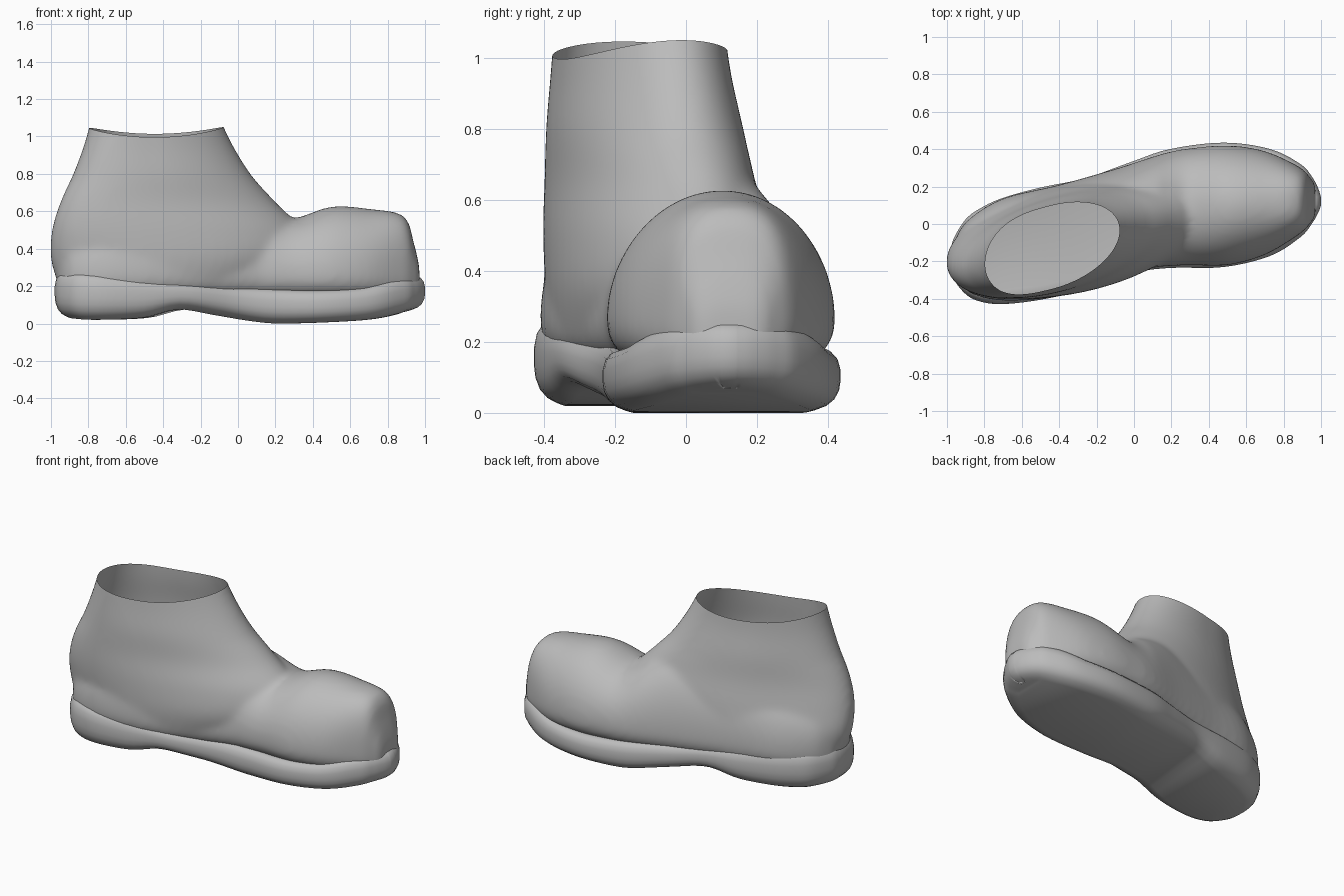
import bpy, bmesh
from math import sin, cos, pi
from mathutils import Vector

if "Cube" in bpy.data.objects:
    bpy.data.objects.remove(bpy.data.objects["Cube"])

grey = bpy.data.materials.new("plain grey")
grey.use_nodes = True
grey.diffuse_color = (0.5, 0.5, 0.5, 1)
grey.node_tree.nodes["Principled BSDF"].inputs["Base Color"].default_value = (0.5, 0.5, 0.5, 1)


def spline(rows, steps):
    """Catmull-Rom through rows of numbers."""
    out = []
    pick = lambda i: Vector(rows[min(max(i, 0), len(rows) - 1)])
    for i in range(len(rows) - 1):
        a, b, c, d = (pick(i + k) for k in (-1, 0, 1, 2))
        for s in range(steps):
            t = s / steps
            out.append(b + (c - a) * t / 2 + (a - b * 2.5 + c * 2 - d / 2) * t ** 2
                       + (b * 1.5 - a / 2 - c * 1.5 + d / 2) * t ** 3)
    return out + [pick(len(rows) - 1)]


def height(line, x):
    """Height of a sampled line at x."""
    for a, b in zip(line, line[1:]):
        if x <= b.x:
            return a.y + (b.y - a.y) * max(0, (x - a.x) / (b.x - a.x))
    return line[-1].y


def power(value, p):
    return (1 if value > 0 else -1) * abs(value) ** p


def loft(bm, rings):
    """Skin closed rings, left open at both ends."""
    loops = [[bm.verts.new(p) for p in ring] for ring in rings]
    for a, b in zip(loops, loops[1:]):
        for i in range(len(a)):
            j = (i + 1) % len(a)
            bm.faces.new((a[i], a[j], b[j], b[i]))
    return loops


def make(name, bm):
    bmesh.ops.recalc_face_normals(bm, faces=bm.faces)
    mesh = bpy.data.meshes.new(name)
    bm.to_mesh(mesh)
    bm.free()
    mesh.materials.append(grey)
    obj = bpy.data.objects.new(name, mesh)
    bpy.context.collection.objects.link(obj)
    return obj


def smooth(obj):
    for p in obj.data.polygons:
        p.use_smooth = True


# Sole: footprint (x, right y, left y) with a rounded edge, arched under the instep
sides = spline([(-.98, -.2, -.15), (-.965, -.29, -.08), (-.9, -.375, .025), (-.82, -.415, .085),
                (-.7, -.428, .14), (-.5, -.405, .195), (-.26, -.35, .245), (-.02, -.265, .33),
                (.19, -.235, .4), (.48, -.23, .435), (.73, -.17, .4), (.89, -.07, .32),
                (.95, 0, .255), (.985, .06, .19), (1, .1, .14)], 5)
footprint = [Vector((x, l)) for x, r, l in sides] + [Vector((x, r)) for x, r, l in reversed(sides)]
under = spline([(-1, .03), (-.8, .02), (-.5, .03), (-.3, .075), (-.1, .045), (.1, .01),
                (.25, 0), (.6, .012), (.8, .03), (1, .07)], 6)
welt = spline([(-1, .28), (-.8, .265), (-.5, .24), (-.2, .21), (.1, .188), (.4, .175),
               (.65, .187), (.75, .207), (.85, .235), (.95, .253), (1, .253)], 6)
edge = [(0, .085), (.03, .065), (.09, .038), (.19, .017), (.33, .004), (.48, 0), (.68, 0),
        (.85, .008), (.96, .025), (1, .045), (.97, .075)]
count = len(footprint)
rings = []
for up, inset in edge:
    ring = []
    for i, p in enumerate(footprint):
        d = (footprint[(i + 3) % count] - footprint[i - 3]).normalized()
        q = p + Vector((d.y, -d.x)) * inset
        low, high = height(under, p.x), height(welt, p.x)
        ring.append((q.x, q.y, low + (high - low) * up))
    rings.append(ring)
bm = bmesh.new()
loops = loft(bm, rings)
for loop in (loops[0], loops[-1]):
    for i in range(count // 2 - 1):
        bm.faces.new((loop[i], loop[i + 1], loop[count - 2 - i], loop[count - 1 - i]))
sole = make("sole", bm)
smooth(sole)

# Upper, foot: domed slices along the length (x, right y, left y, top z, roundness)
turn = [2 * pi * i / 64 for i in range(64)]
slices = spline([(-.96, -.26, -.09, .4, .9), (-.89, -.36, .02, .5, .9), (-.7, -.41, .137, .62, .95),
                 (-.4, -.385, .21, .75, 1), (-.1, -.295, .295, .75, 1), (.1, -.235, .36, .665, 1),
                 (.2, -.225, .388, .6, 1), (.3, -.22, .405, .562, .95), (.5, -.22, .42, .625, 1),
                 (.7, -.165, .39, .613, .95), (.885, -.055, .305, .575, .75),
                 (.94, 0, .25, .43, .7), (.97, .035, .215, .3, .7)], 5)
bm = bmesh.new()
loops = loft(bm, [[(x, (r + l) / 2 + (l - r) / 2 * power(cos(t), p if sin(t) > 0 else .3),
                    .26 + ((top - .26) * power(sin(t), p) if sin(t) > 0 else .12 * sin(t)))
                   for t in turn] for x, r, l, top, p in slices])

# Upper, ankle: skewed ovals (z, back x, front x, centre y, half width, skew, back roundness)
ovals = spline([(.2, -.96, .2, -.08, .285, .17, 1), (.35, -1.002, .34, -.08, .295, .17, 1),
                (.5, -.995, .34, -.085, .285, .21, 1), (.65, -.95, .2, -.1, .262, .24, .95),
                (.8, -.88, .065, -.113, .25, .24, .85), (.95, -.815, -.045, -.122, .228, .25, .7),
                (1.1, -.765, -.13, -.125, .215, .25, .6)], 5)
loops += loft(bm, [[((b + f) / 2 + (f - b) / 2 * c, y + skew * (f - b) / 2 * c + w * sin(t), z)
                    for t in turn for c in [power(cos(t), p if cos(t) < 0 else 1)]]
                   for z, b, f, y, w, skew, p in ovals])
for loop in (loops[0], loops[len(slices) - 1], loops[len(slices)], loops[-1]):
    bm.faces.new(loop)
upper = make("upper", bm)

# Fuse foot and ankle into one soft skin
fuse = upper.modifiers.new("fuse", "REMESH")
fuse.mode = "VOXEL"
fuse.voxel_size = 0.018
soften = upper.modifiers.new("soften", "SMOOTH")
soften.factor = 0.5
soften.iterations = 12
bpy.context.view_layer.update()
graph = bpy.context.evaluated_depsgraph_get()
skin = bpy.data.meshes.new_from_object(upper.evaluated_get(graph))
upper.modifiers.clear()

# Open the collar and give it a wavy rim
bm = bmesh.new()
bm.from_mesh(skin)
bmesh.ops.bisect_plane(bm, geom=bm.verts[:] + bm.edges[:] + bm.faces[:],
                       plane_co=(0, 0, 1), plane_no=(0, 0, 1), clear_outer=True)
for v in bm.verts:
    t = min(max((v.co.z - .75) / .25, 0), 1)
    wave = .04 * ((v.co.x + .43) / .35) ** 2 + .04 * (v.co.y + .35) - .004
    v.co.z += wave * t * t
bm.to_mesh(skin)
bm.free()
upper.data = skin
if not skin.materials:
    skin.materials.append(grey)
smooth(upper)
